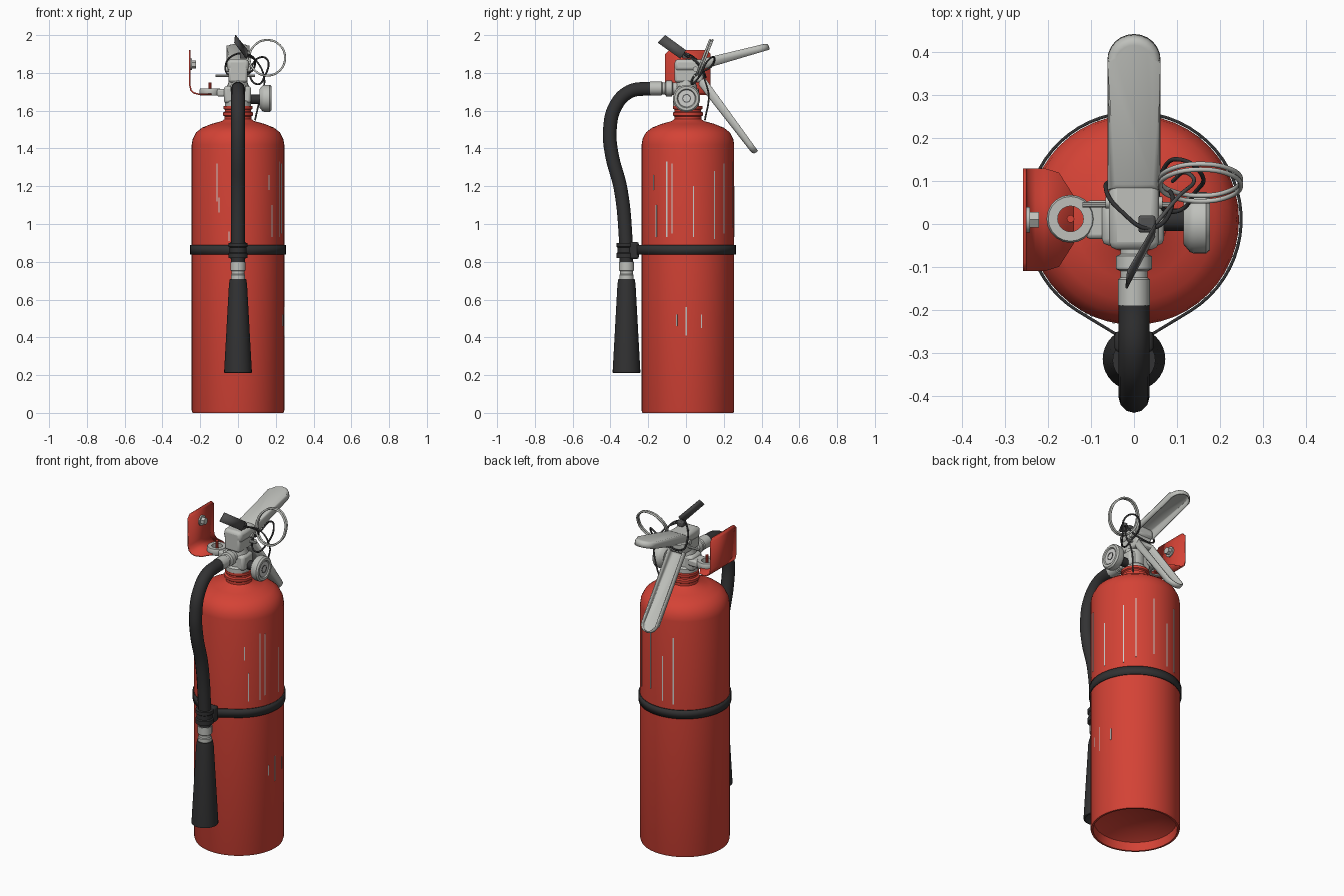
import bpy, bmesh
from math import sin, cos, pi, radians
from mathutils import Matrix, Vector

old = bpy.data.objects.get("Cube")
if old:
    bpy.data.objects.remove(old)


def material(name, r, g, b, rough=0.5):
    m = bpy.data.materials.new(name)
    m.use_nodes = True
    m.diffuse_color = (r, g, b, 1)
    node = m.node_tree.nodes["Principled BSDF"]
    node.inputs["Base Color"].default_value = (r, g, b, 1)
    node.inputs["Roughness"].default_value = rough
    return m


RED = material("red paint", 0.66, 0.055, 0.036)
BLACK = material("black rubber", 0.032, 0.032, 0.033)
METAL = material("light grey metal", 0.52, 0.53, 0.50)
TAG = material("dark grey tag", 0.085, 0.085, 0.085)
WHITE = material("pale label", 0.62, 0.62, 0.6)


def finish(name, bm, mat, matrix=Matrix(), thick=0, offset=-1, bevel=0, angle=35):
    bmesh.ops.remove_doubles(bm, verts=bm.verts, dist=1e-5)
    bmesh.ops.recalc_face_normals(bm, faces=bm.faces)
    me = bpy.data.meshes.new(name)
    bm.to_mesh(me)
    bm.free()
    ob = bpy.data.objects.new(name, me)
    bpy.context.collection.objects.link(ob)
    ob.matrix_world = matrix
    me.materials.append(mat)
    if thick:
        s = ob.modifiers.new("Thickness", 'SOLIDIFY')
        s.thickness, s.offset = thick, offset
    if bevel:
        b = ob.modifiers.new("Bevel", 'BEVEL')
        b.width, b.segments = bevel, 2
    bpy.ops.object.select_all(action='DESELECT')
    ob.select_set(True)
    bpy.context.view_layer.objects.active = ob
    bpy.ops.object.shade_smooth_by_angle(angle=radians(angle))
    return ob


def lathe(name, profile, mat, at=(0, 0, 0), axis='Z', n=32, closed=False):
    """Revolve (radius, height) points around an axis."""
    bm = bmesh.new()
    vs = [bm.verts.new((r, 0, h)) for r, h in profile]
    pairs = list(zip(vs, vs[1:])) + ([(vs[-1], vs[0])] if closed else [])
    es = [bm.edges.new(p) for p in pairs]
    bmesh.ops.spin(bm, geom=vs + es, cent=(0, 0, 0), axis=(0, 0, 1),
                   angle=2 * pi, steps=n)
    turn = {'Z': Matrix(), 'X': Matrix.Rotation(pi / 2, 4, 'Y'),
            'Y': Matrix.Rotation(-pi / 2, 4, 'X')}[axis]
    return finish(name, bm, mat, Matrix.Translation(at) @ turn)


def rod(name, r, a, b, mat, at, axis='Z', n=24):
    return lathe(name, [(0, a), (r, a), (r, b), (0, b)], mat, at, axis, n)


def box(name, low, high, mat, bevel=0.01):
    bm = bmesh.new()
    low, high = Vector(low), Vector(high)
    bmesh.ops.create_cube(bm, size=1)
    bmesh.ops.scale(bm, vec=high - low, verts=bm.verts)
    bmesh.ops.translate(bm, vec=(low + high) / 2, verts=bm.verts)
    return finish(name, bm, mat, bevel=bevel)


def tube(name, points, r, mat, cyclic=False, res=8):
    cu = bpy.data.curves.new(name, 'CURVE')
    cu.dimensions = '3D'
    cu.bevel_depth, cu.bevel_resolution, cu.resolution_u = r, 4, res
    cu.use_fill_caps = True
    sp = cu.splines.new('BEZIER')
    sp.bezier_points.add(len(points) - 1)
    for p, co in zip(sp.bezier_points, points):
        p.co = co
        p.handle_left_type = p.handle_right_type = 'AUTO'
    sp.use_cyclic_u = cyclic
    cu.materials.append(mat)
    ob = bpy.data.objects.new(name, cu)
    bpy.context.collection.objects.link(ob)
    return ob


def channel(name, length, w, depth, at, angle, flip=False):
    """Round-ended hollow handle: a top plate with a skirt."""
    rim = [(-w, 0), (w, 0)]
    rim += [(w * cos(i * pi / 12), length - w + w * sin(i * pi / 12)) for i in range(13)]
    bm = bmesh.new()
    top = [bm.verts.new((x, y, 0)) for x, y in rim]
    low = [bm.verts.new((x, y, -depth * (1 - 0.35 * y / length))) for x, y in rim]
    bm.faces.new(top)
    for i in range(len(rim)):
        j = (i + 1) % len(rim)
        bm.faces.new((top[i], low[i], low[j], top[j]))
    edges = [e for e in bm.edges if all(v.co.z == 0 for v in e.verts)]
    bmesh.ops.bevel(bm, geom=edges, offset=0.018, segments=3, affect='EDGES', profile=0.5)
    m = Matrix.Translation(at) @ Matrix.Rotation(radians(angle), 4, 'X')
    if flip:
        m = m @ Matrix.Rotation(pi, 4, 'Y')
    return finish(name, bm, METAL, m, thick=0.007, angle=50)


CY = 0.01  # tank axis in y

# Tank with recessed base, shoulder and ribbed neck
lathe("tank", [(0, .1), (.15, .085), (.225, .05), (.23, 0), (.241, 0), (.245, .012),
               (.245, 1.42), (.24, 1.45), (.222, 1.485), (.19, 1.51), (.14, 1.53),
               (.085, 1.545), (.072, 1.555), (.072, 1.57), (.08, 1.575), (.08, 1.59),
               (.07, 1.595), (.07, 1.605), (.078, 1.61), (.078, 1.625), (0, 1.625)],
      RED, (0, CY, 0), n=48)

# Slim label strips on the tank wall: angle, bottom, top
for a, z0, z1 in [(243, 1.12, 1.32), (246, 1.06, 1.14), (259, .91, .96), (312, 1.18, 1.26),
                  (317, .93, 1.1), (340, .95, 1.32), (333, .93, 1.33), (7, .93, 1.2),
                  (35, .92, 1.28), (51, .95, 1.32), (75, .98, 1.33), (95, .93, 1.2),
                  (110, .92, 1.32), (358, .41, .56), (346, .46, .52), (17, .45, .52)]:
    strip = box("label_strip", (.243, -.003, z0), (.2465, .003, z1), WHITE, 0)
    strip.matrix_world = Matrix.Translation((0, CY, 0)) @ Matrix.Rotation(radians(a), 4, 'Z')

# Strap drawn tight around the tank and the hose clip
outline = [(.25 * cos(radians(-58 + i * 296 / 48)), CY + .25 * sin(radians(-58 + i * 296 / 48)))
           for i in range(49)] + [(-.045, -.255), (.045, -.255)]
bm = bmesh.new()
rings = [[bm.verts.new((x, y, z)) for x, y in outline] for z in (.838, .888)]
for i in range(len(outline)):
    j = (i + 1) % len(outline)
    bm.faces.new((rings[0][i], rings[0][j], rings[1][j], rings[1][i]))
finish("strap", bm, BLACK, thick=0.007, offset=0)
box("hose_clip", (-.045, -.3, .815), (.045, -.25, .905), BLACK)
lathe("hose_collar", [(.03, .82), (.05, .82), (.05, .845), (.044, .85), (.044, .875),
                      (.05, .88), (.05, .9), (.03, .9)], BLACK, (0, -.318, 0), n=24)

# Hose, ferrule and nozzle
tube("hose", [(0, -.315, .79), (0, -.318, .9), (0, -.345, 1.18), (0, -.395, 1.38),
              (0, -.403, 1.5), (0, -.375, 1.62), (0, -.3, 1.7), (0, -.18, 1.718)], .036, BLACK)
lathe("nozzle_ferrule", [(0, .7), (.038, .7), (.038, .73), (.034, .735), (.034, .75),
                         (.04, .755), (.04, .8), (0, .8)], METAL, (0, -.315, 0), n=20)
lathe("nozzle", [(0, .3), (.06, .215), (.066, .21), (.073, .213), (.073, .225), (.048, .68),
                 (.043, .71), (0, .71)], BLACK, (0, -.315, 0))
lathe("hose_coupling", [(0, -.19), (.037, -.19), (.037, -.13), (.032, -.125), (.032, -.11),
                        (.042, -.105), (.042, -.075), (.032, -.07), (.032, 0), (0, 0)],
      METAL, (0, 0, 1.718), 'Y', 16)

# Valve body and head
lathe("valve_body", [(0, 1.62), (.068, 1.62), (.068, 1.65), (.058, 1.66), (.058, 1.73),
                     (.05, 1.75), (.05, 1.8), (0, 1.8)], METAL, (0, 0, 0), n=20)
box("valve_block", (-.075, -.05, 1.64), (.07, .05, 1.73), METAL, .015)
box("valve_head", (-.05, -.06, 1.75), (.05, .09, 1.84), METAL, .012)
box("lever_root", (-.058, -.06, 1.81), (.058, .1, 1.872), METAL, .018)
rod("lever_pivot", .014, -.066, .066, METAL, (0, .05, 1.82), 'X', 12)
rod("safety_pin", .007, -.12, .09, METAL, (0, .045, 1.785), 'X', 10)

# Squeeze lever and carrying handle
channel("squeeze_lever", .37, .062, .055, (0, .075, 1.872), 13.5)
channel("carry_handle", .48, .05, .05, (0, .06, 1.745), -52, True)

# Pressure gauge
rod("gauge_stem", .026, .06, .125, BLACK, (0, .01, 1.66), 'X', 12)
lathe("gauge", [(0, .115), (.05, .115), (.068, .13), (.072, .14), (.072, .168), (.064, .177),
                (.05, .177), (.045, .168), (0, .168)], METAL, (0, .003, 1.665), 'X', 28)
rod("gauge_face", .044, .168, .172, WHITE, (0, .003, 1.665), 'X')
lathe("gauge_dial", [(.018, .172), (.018, .174), (.023, .174), (.023, .172)],
      TAG, (0, .003, 1.665), 'X', 20, True)

# Hanging lug beside the valve
lathe("hanging_lug", [(.03, 1.68), (.052, 1.68), (.056, 1.69), (.056, 1.71), (.052, 1.718),
                      (.03, 1.718)], METAL, (-.148, .012, 0), n=20, closed=True)
box("lug_arm", (-.112, -.035, 1.675), (-.05, .055, 1.715), METAL)

# Wall bracket: x, z, half width along a bent sheet
bm = bmesh.new()
rows = [[bm.verts.new((x, CY + s * w, z)) for s in (-1, 1)] for x, z, w in
        [(-.255, 1.92, .10), (-.255, 1.9, .12), (-.255, 1.735, .12), (-.249, 1.708, .12),
         (-.232, 1.693, .12), (-.21, 1.688, .12), (-.175, 1.688, .11), (-.14, 1.688, .055)]]
for a, b in zip(rows, rows[1:]):
    bm.faces.new((a[0], a[1], b[1], b[0]))
finish("wall_bracket", bm, RED, thick=0.008, offset=0)
rod("bracket_stud", .009, 1.68, 1.75, RED, (-.148, .012, 0), n=10)
rod("bolt_washer", .03, -.252, -.243, METAL, (0, .01, 1.845), 'X', 20)
rod("bolt_head", .021, -.245, -.222, METAL, (0, .01, 1.845), 'X', 6)

# Pull ring (double wound), tilted back
for k in (0, .013):
    tube("pull_ring", [(.155 + .094 * cos(t * pi / 4), .09 + k + .037 * sin(t * pi / 4),
                        1.88 + .094 * sin(t * pi / 4)) for t in range(8)],
         .0055, METAL, True, 6)

# Seal tie, chain and tag
tube("seal_tie", [(.06, .05, 1.79), (.07, .13, 1.83), (.11, .15, 1.88), (.155, .12, 1.87),
                  (.14, .07, 1.78), (.1, .03, 1.74)], .005, BLACK, True)
tube("tag_chain", [(.04, -.01, 1.9), (-.03, .03, 1.89), (-.065, .08, 1.84), (-.05, .1, 1.79),
                   (.06, .09, 1.8), (.09, .05, 1.86)], .005, BLACK, True)
tube("gauge_chain", [(.05, 0, 1.89), (.1, .06, 1.86), (.14, .1, 1.76), (.12, .12, 1.68),
                     (.09, .1, 1.55)], .0045, TAG)
box("chain_clasp", (.01, -.02, 1.875), (.05, .02, 1.905), TAG, .006)
bm = bmesh.new()
bm.faces.new([bm.verts.new(p) for p in [(-.018, -.15, 1.96), (-.014, -.11, 2.0),
                                        (.05, 0, 1.92), (.046, -.03, 1.875)]])
finish("seal_tag", bm, TAG, thick=0.005, offset=0)
